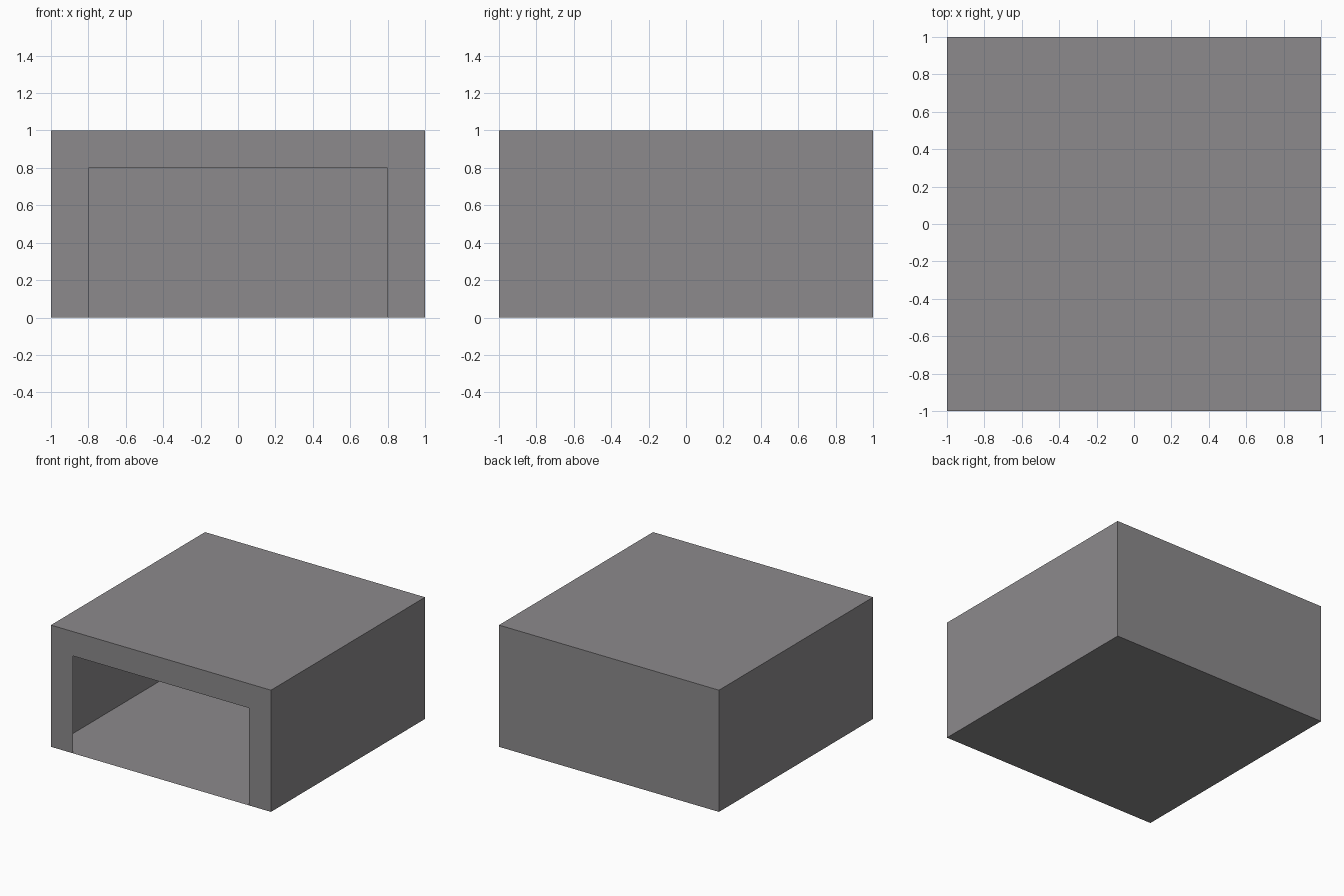
import bpy
import bmesh

if "Cube" in bpy.data.objects:
    bpy.data.objects.remove(bpy.data.objects["Cube"])

# One grey for the whole shelter
grey = bpy.data.materials.new("warm grey")
grey.diffuse_color = (0.262, 0.254, 0.262, 1.0)
grey.use_nodes = True
grey.node_tree.nodes["Principled BSDF"].inputs["Base Color"].default_value = grey.diffuse_color

bm = bmesh.new()

# Thin-walled box: floor, roof, sides and back
bmesh.ops.create_cube(bm, size=2.0)
for v in bm.verts:
    v.co.z = (v.co.z + 1.0) / 2.0
bm.faces.ensure_lookup_table()
front = [f for f in bm.faces if f.calc_center_median().y < -0.9]
bmesh.ops.delete(bm, geom=front, context='FACES_ONLY')

# Front wall: an arch-shaped sheet around the wide doorway
outline = [(-1, 0), (-0.8, 0), (-0.8, 0.8), (0.8, 0.8),
           (0.8, 0), (1, 0), (1, 1), (-1, 1)]
bm.faces.new([bm.verts.new((x, -1, z)) for x, z in outline])
bmesh.ops.remove_doubles(bm, verts=bm.verts[:], dist=0.0001)

mesh = bpy.data.meshes.new("shelter_shell")
bm.to_mesh(mesh)
bm.free()
mesh.materials.append(grey)
shell = bpy.data.objects.new("shelter_shell", mesh)
bpy.context.collection.objects.link(shell)
